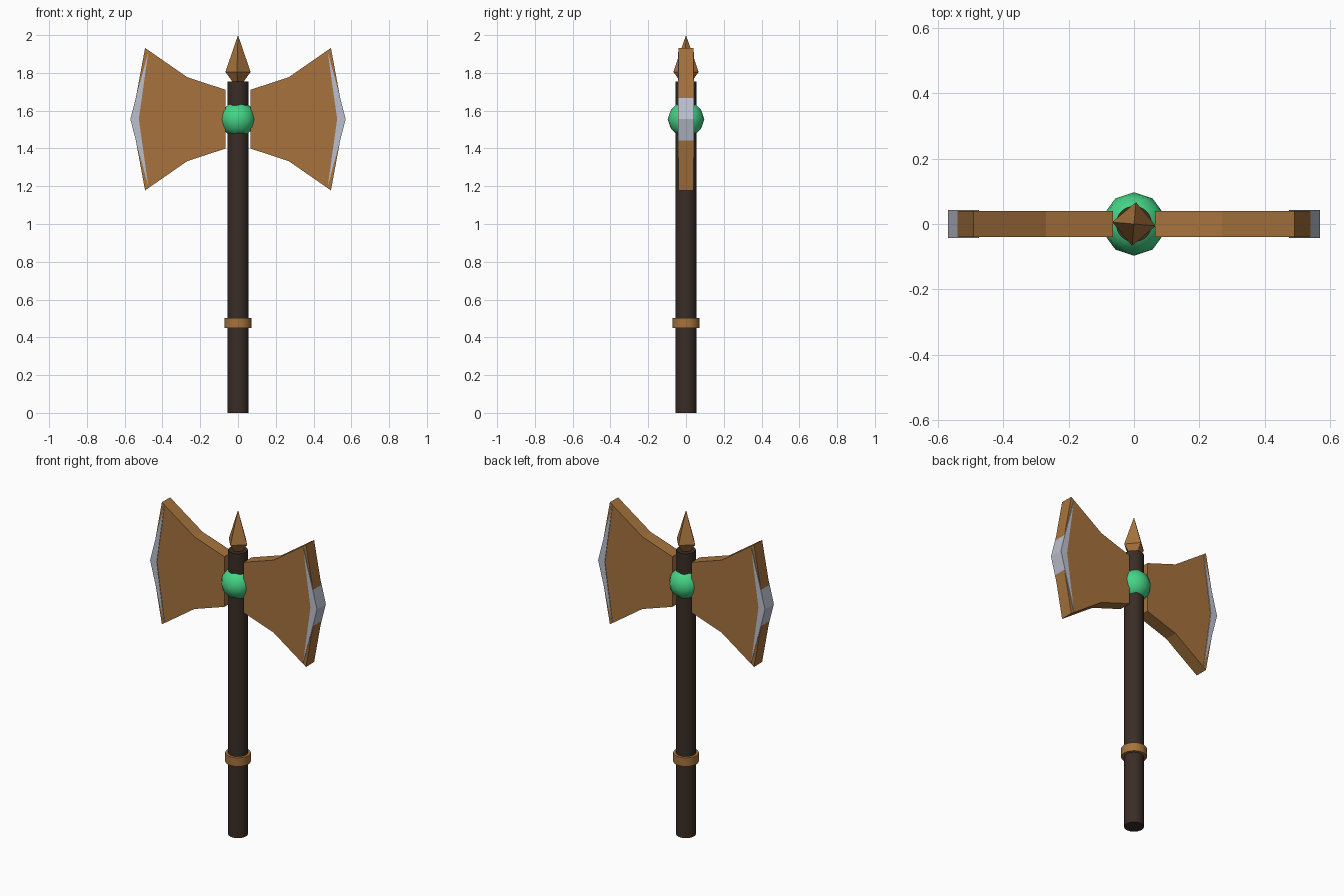
import bpy, bmesh, math

cube = bpy.data.objects.get("Cube")
if cube:
    bpy.data.objects.remove(cube, do_unlink=True)


def material(name, rgb):
    m = bpy.data.materials.new(name)
    m.use_nodes = True
    m.diffuse_color = (*rgb, 1)
    m.node_tree.nodes["Principled BSDF"].inputs["Base Color"].default_value = (*rgb, 1)
    return m


bronze = material("bronze", (0.38, 0.17, 0.046))
dark_wood = material("dark wood", (0.042, 0.026, 0.019))
steel = material("steel", (0.50, 0.53, 0.62))
green = material("green gem", (0.06, 0.66, 0.24))

MID_Z = 1.555


def finish(name, mat, smooth=False):
    ob = bpy.context.object
    ob.name = ob.data.name = name
    ob.data.materials.append(mat)
    if smooth:
        bpy.ops.object.shade_smooth_by_angle(angle=math.radians(40))
    return ob


def cylinder(name, mat, radius, z0, z1):
    bpy.ops.mesh.primitive_cylinder_add(vertices=32, radius=radius, depth=z1 - z0,
                                        location=(0, 0, (z0 + z1) / 2))
    return finish(name, mat, True)


def mirrored_plate(name, mat, outline, half):
    """Extrude an (x, z) outline along y and mirror it to the other side."""
    bm = bmesh.new()
    face = bm.faces.new([bm.verts.new((x, -half, z + MID_Z)) for x, z in outline])
    grown = bmesh.ops.extrude_face_region(bm, geom=[face])["geom"]
    bmesh.ops.translate(bm, vec=(0, 2 * half, 0),
                        verts=[v for v in grown if isinstance(v, bmesh.types.BMVert)])
    bmesh.ops.recalc_face_normals(bm, faces=bm.faces)
    mesh = bpy.data.meshes.new(name)
    bm.to_mesh(mesh)
    bm.free()
    ob = bpy.data.objects.new(name, mesh)
    bpy.context.collection.objects.link(ob)
    mesh.materials.append(mat)
    ob.modifiers.new("Mirror", "MIRROR")
    return ob


def symmetric(upper):
    """Complete an upper half outline with its reflection below the middle."""
    return upper + [(x, -z) for x, z in reversed(upper) if z > 0]


# Shaft and grip ring
cylinder("handle", dark_wood, 0.055, 0, 1.755)
cylinder("grip_ring", bronze, 0.072, 0.45, 0.503)

# Pair of flared blades with steel cutting edges
mirrored_plate("blades", bronze, symmetric(
    [(0.065, 0.155), (0.27, 0.223), (0.492, 0.377), (0.541, 0.112)]), 0.04)
edge = [(0.525, 0), (0.475, 0.355), (0.541, 0.112), (0.57, 0),
        (0.541, -0.112), (0.475, -0.355)]
mirrored_plate("cutting_edges", steel, edge, 0.0435)

# Gem set through the shaft
bpy.ops.mesh.primitive_ico_sphere_add(subdivisions=2, radius=0.097, location=(0, 0, MID_Z))
finish("gem", green, True)

# Four-sided spike with a tapered base
bpy.ops.mesh.primitive_cone_add(vertices=4, radius1=0.067, radius2=0, depth=0.195,
                                end_fill_type='NOTHING', location=(0, 0, 1.9025))
spike = finish("spike", bronze)
bm = bmesh.new()
bm.from_mesh(spike.data)
rim = [e for e in bm.edges if e.is_boundary]
base = bm.verts.new((0, 0, -0.19))
for e in rim:
    bm.faces.new((*e.verts, base))
bmesh.ops.recalc_face_normals(bm, faces=bm.faces)
bm.to_mesh(spike.data)
bm.free()
spike.rotation_euler.z = math.radians(-5)
